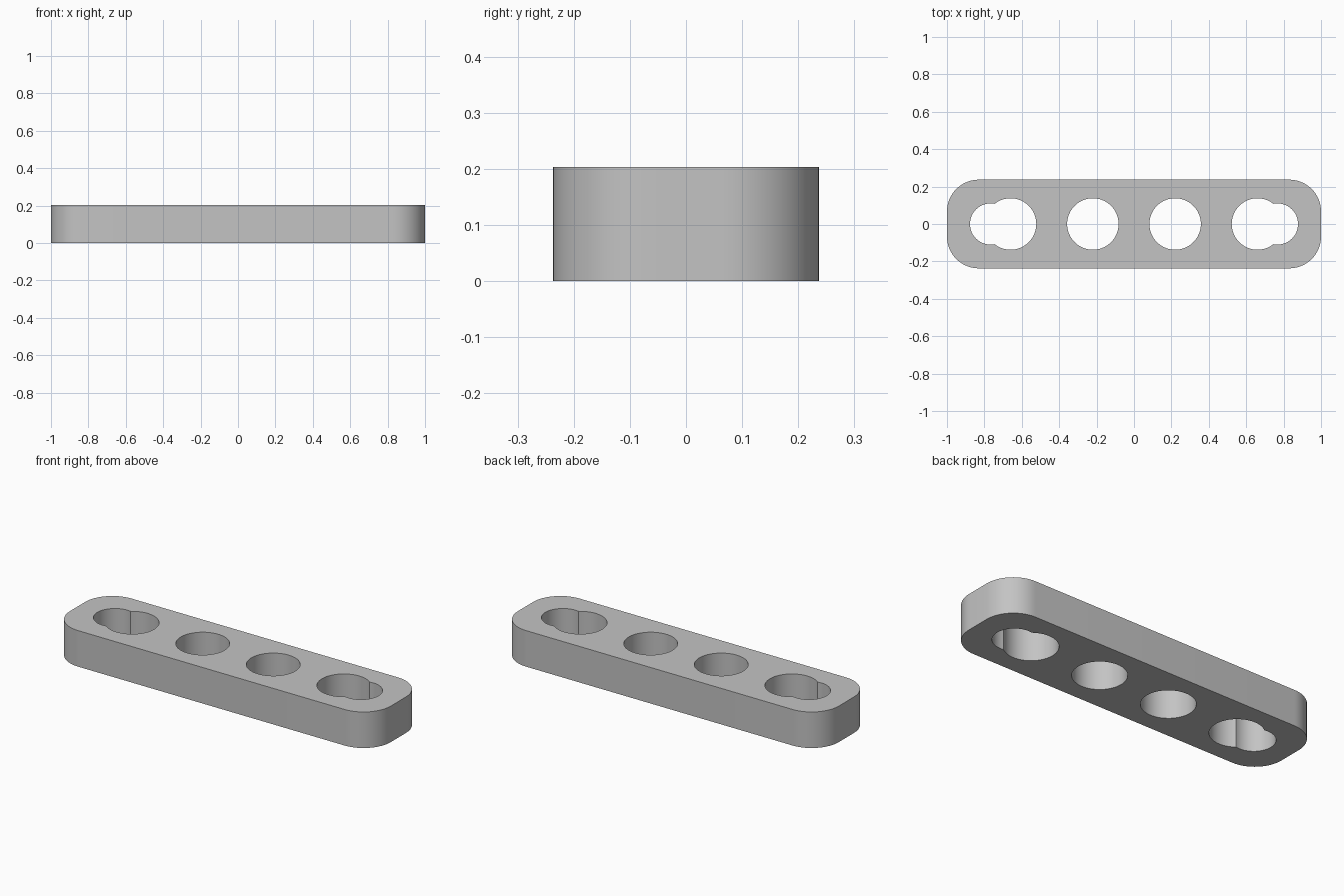
import bpy
import bmesh
from math import pi, cos, sin, acos

HEIGHT = 0.203
HALF_X, HALF_Y, CORNER = 1.0, 0.237, 0.17
HOLE_X, HOLE_R = (0.22, 0.66), 0.1375
NOTCH_X, NOTCH_R = 0.767, 0.11

cube = bpy.data.objects.get("Cube")
if cube:
    bpy.data.objects.remove(cube, do_unlink=True)


def arc(cx, cy, r, start, end, steps):
    return [(cx + r * cos(start + (end - start) * i / steps),
             cy + r * sin(start + (end - start) * i / steps))
            for i in range(steps + 1)]


def add_outline(curve, points):
    spline = curve.splines.new("POLY")
    spline.points.add(len(points) - 1)
    for p, (x, y) in zip(spline.points, points):
        p.co = (x, y, 0, 1)
    spline.use_cyclic_u = True


# Flat profile of the bar, filled and given thickness
profile = bpy.data.curves.new("bar_profile", "CURVE")
profile.dimensions = "2D"
profile.fill_mode = "BOTH"
profile.extrude = HEIGHT / 2

# Rounded outer edge
outer = []
for k, (sx, sy) in enumerate([(1, 1), (-1, 1), (-1, -1), (1, -1)]):
    outer += arc(sx * (HALF_X - CORNER), sy * (HALF_Y - CORNER), CORNER,
                 k * pi / 2, (k + 1) * pi / 2, 16)
add_outline(profile, outer)

# Keyhole: a large round hole merged with a smaller one toward the bar end
gap = NOTCH_X - HOLE_X[1]
reach = (gap**2 + HOLE_R**2 - NOTCH_R**2) / (2 * gap)
a = acos(reach / HOLE_R)
b = acos((reach - gap) / NOTCH_R)
keyhole = arc(HOLE_X[1], 0, HOLE_R, a, 2 * pi - a, 48)
keyhole += arc(NOTCH_X, 0, NOTCH_R, -b, b, 32)[1:-1]

# Mirrored pairs of holes
for side in (1, -1):
    add_outline(profile, arc(side * HOLE_X[0], 0, HOLE_R, 0, 2 * pi, 64)[:-1])
    add_outline(profile, [(side * x, y) for x, y in keyhole])

# Turn the profile into a clean mesh standing on the ground
helper = bpy.data.objects.new("profile_helper", profile)
bpy.context.collection.objects.link(helper)
bpy.context.view_layer.update()
evaluated = helper.evaluated_get(bpy.context.evaluated_depsgraph_get())
mesh = bpy.data.meshes.new_from_object(evaluated)
bpy.data.objects.remove(helper, do_unlink=True)

bm = bmesh.new()
bm.from_mesh(mesh)
bmesh.ops.remove_doubles(bm, verts=bm.verts, dist=0.0001)
bmesh.ops.translate(bm, verts=bm.verts, vec=(0, 0, HEIGHT / 2))
bmesh.ops.recalc_face_normals(bm, faces=bm.faces)
bm.to_mesh(mesh)
bm.free()

# Plain grey finish
grey = bpy.data.materials.new("grey")
grey.use_nodes = True
color = (0.55, 0.55, 0.55, 1)
grey.diffuse_color = color
grey.node_tree.nodes["Principled BSDF"].inputs["Base Color"].default_value = color
mesh.materials.clear()
mesh.materials.append(grey)

bar = bpy.data.objects.new("perforated_bar", mesh)
bpy.context.collection.objects.link(bar)
bpy.ops.object.select_all(action="DESELECT")
bar.select_set(True)
bpy.context.view_layer.objects.active = bar
bpy.ops.object.shade_smooth_by_angle(angle=pi / 6)
